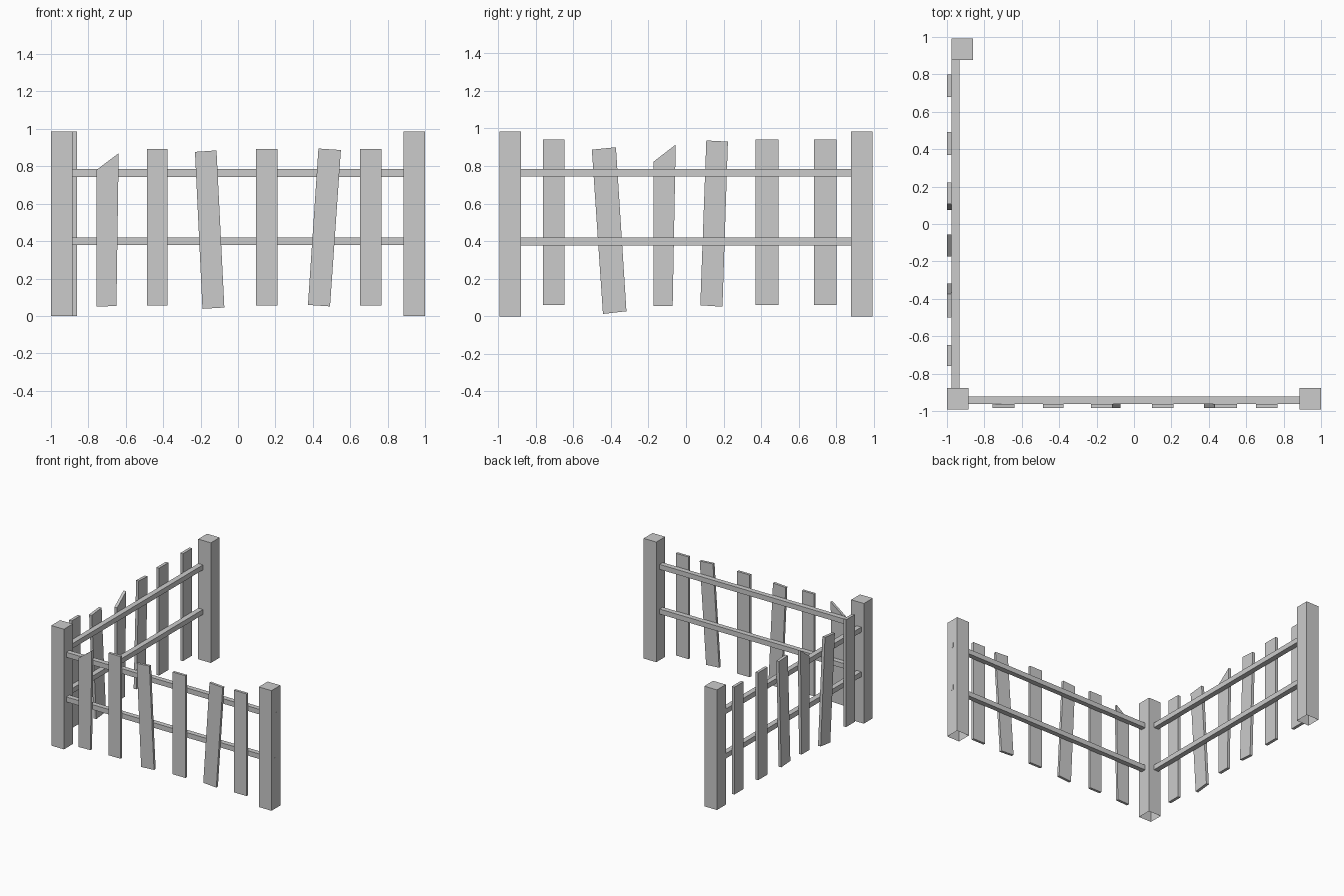
import bpy, bmesh

if "Cube" in bpy.data.objects:
    bpy.data.objects.remove(bpy.data.objects["Cube"])

def prism(name, outline, axis, d0, d1):
    """Extrude an outline (u, z) along y (front side) or x (left side)."""
    bm = bmesh.new()
    def put(u, z, d):
        return bm.verts.new((u, d, z) if axis == 'y' else (d, u, z))
    a = [put(u, z, d0) for u, z in outline]
    b = [put(u, z, d1) for u, z in outline]
    bm.faces.new(a)
    bm.faces.new(b[::-1])
    n = len(a)
    for i in range(n):
        j = (i + 1) % n
        bm.faces.new((a[j], a[i], b[i], b[j]))
    bmesh.ops.recalc_face_normals(bm, faces=bm.faces)
    me = bpy.data.meshes.new(name)
    bm.to_mesh(me)
    bm.free()
    ob = bpy.data.objects.new(name, me)
    bpy.context.collection.objects.link(ob)
    return ob

def rect(u0, u1, z0, z1):
    return [(u0, z0), (u1, z0), (u1, z1), (u0, z1)]

# Square posts, open underneath
P, H = 0.115, 0.985
for name, x, y in (("corner_post", -0.999, -0.993),
                   ("front_right_post", 0.884, -0.993),
                   ("back_post", -0.976, 0.878)):
    post = prism(name, rect(x, x + P, 0, H), 'y', y, y + P)
    bm = bmesh.new()
    bm.from_mesh(post.data)
    bmesh.ops.delete(bm, geom=[f for f in bm.faces if f.normal.z < -0.9], context='FACES_ONLY')
    bm.to_mesh(post.data)
    bm.free()

# Two rails per side; the front ones just reach through the right post
for level, z in (("lower", 0.378), ("upper", 0.744)):
    prism(f"front_{level}_rail", rect(-0.89, 1.0, z, z + 0.041), 'y', -0.963, -0.922)
    prism(f"side_{level}_rail", rect(-0.885, 0.885, z, z + 0.041), 'x', -0.976, -0.933)

# Front pickets: straight, leaning and broken (bottom left, bottom right, top right, top left)
front = [
    [(-0.757, 0.05), (-0.65, 0.053), (-0.638, 0.87), (-0.757, 0.78)],
    rect(-0.487, -0.377, 0.055, 0.893),
    [(-0.19, 0.038), (-0.073, 0.045), (-0.115, 0.885), (-0.23, 0.877)],
    rect(0.096, 0.212, 0.055, 0.893),
    [(0.374, 0.059), (0.492, 0.051), (0.55, 0.887), (0.43, 0.895)],
    rect(0.652, 0.767, 0.055, 0.893),
]
# Left side pickets, outline in (y, z)
side = [
    rect(-0.76, -0.648, 0.06, 0.94),
    [(-0.442, 0.013), (-0.317, 0.027), (-0.373, 0.9), (-0.501, 0.887)],
    [(-0.173, 0.055), (-0.071, 0.055), (-0.055, 0.914), (-0.173, 0.823)],
    [(0.076, 0.059), (0.194, 0.051), (0.223, 0.93), (0.108, 0.936)],
    rect(0.37, 0.493, 0.06, 0.94),
    rect(0.68, 0.8, 0.06, 0.94),
]
for i, o in enumerate(front, 1):
    prism(f"front_picket_{i}", o, 'y', -0.984, -0.963)
for i, o in enumerate(side, 1):
    prism(f"side_picket_{i}", o, 'x', -1.0, -0.976)
